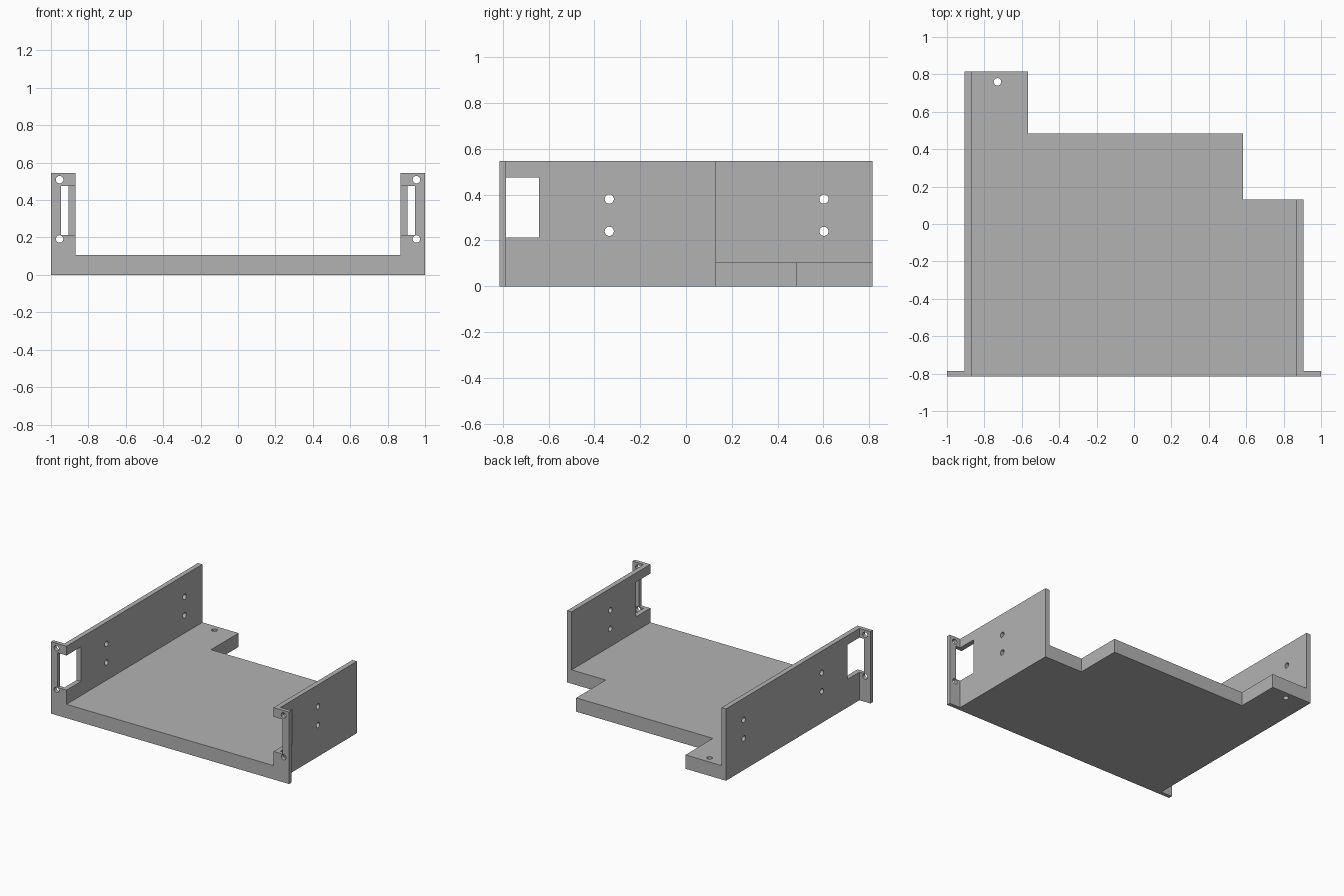
import bpy, bmesh, math
from mathutils import Matrix

if "Cube" in bpy.data.objects:
    bpy.data.objects.remove(bpy.data.objects["Cube"])

FLOOR_H, WALL_H = 0.105, 0.546
FRONT, LIP, BACK = -0.815, -0.786, 0.815

grey = bpy.data.materials.new("plain grey")
grey.diffuse_color = (0.45, 0.45, 0.45, 1)
grey.use_nodes = True
grey.node_tree.nodes["Principled BSDF"].inputs["Base Color"].default_value = grey.diffuse_color


def make_object(name, bm):
    bmesh.ops.recalc_face_normals(bm, faces=bm.faces[:])
    mesh = bpy.data.meshes.new(name)
    bm.to_mesh(mesh)
    bm.free()
    mesh.materials.append(grey)
    obj = bpy.data.objects.new(name, mesh)
    bpy.context.collection.objects.link(obj)
    return obj


def prism(name, outline, z0, z1):
    """Extrude a plan outline from z0 up to z1."""
    bm = bmesh.new()
    face = bm.faces.new([bm.verts.new((x, y, z0)) for x, y in outline])
    top = bmesh.ops.extrude_face_region(bm, geom=[face])["geom"]
    bmesh.ops.translate(bm, vec=(0, 0, z1 - z0),
                        verts=[v for v in top if isinstance(v, bmesh.types.BMVert)])
    return make_object(name, bm)


def drill(name, centre, axis, length):
    """Round hole cutter along x, y or z."""
    turn = {"x": Matrix.Rotation(math.pi / 2, 4, "Y"),
            "y": Matrix.Rotation(math.pi / 2, 4, "X"),
            "z": Matrix.Identity(4)}[axis]
    bm = bmesh.new()
    bmesh.ops.create_cone(bm, cap_ends=True, segments=32, radius1=0.02, radius2=0.02,
                          depth=length, matrix=Matrix.Translation(centre) @ turn)
    return make_object(name, bm)


def combine(target, tool, operation):
    """Apply one boolean and remove its helper."""
    mod = target.modifiers.new("join", "BOOLEAN")
    mod.operation, mod.solver, mod.object = operation, "EXACT", tool
    bpy.context.view_layer.objects.active = target
    bpy.ops.object.modifier_apply(modifier=mod.name)
    bpy.data.objects.remove(tool)


# Stepped floor plate
tray = prism("mounting_tray", [(-0.907, FRONT), (0.907, FRONT), (0.907, 0.13), (0.583, 0.13),
                               (0.583, 0.485), (-0.566, 0.485), (-0.566, BACK),
                               (-0.907, BACK)], 0, FLOOR_H)

# Side walls, each with a flange turned outward at the front
for side, back in ((-1, BACK), (1, 0.13)):
    plan = [(0.87, FRONT), (1, FRONT), (1, LIP), (0.907, LIP), (0.907, back), (0.87, back)]
    combine(tray, prism("side_wall", [(side * x, y) for x, y in plan], 0, WALL_H), "UNION")

cutters = []
for side, hole_ys in ((-1, (-0.335, 0.602)), (1, (-0.335,))):
    # Handle opening through the wall and the inner part of the flange
    box = [(0.80, -0.9), (0.946, -0.9), (0.946, -0.642), (0.80, -0.642)]
    cutters.append(prism("opening", [(side * x, y) for x, y in box], 0.213, 0.476))
    # Flange screw holes
    for z in (0.192, 0.509):
        cutters.append(drill("flange_hole", (side * 0.954, -0.80, z), "y", 0.1))
    # Wall screw holes
    for y in hole_ys:
        for z in (0.24, 0.381):
            cutters.append(drill("wall_hole", (side * 0.888, y, z), "x", 0.12))
# Hole in the rear tab
cutters.append(drill("tab_hole", (-0.73, 0.76, 0.05), "z", 0.3))

for cutter in cutters:
    combine(tray, cutter, "DIFFERENCE")

# Smooth hole walls, sharp edges elsewhere
bpy.ops.object.select_all(action="DESELECT")
tray.select_set(True)
bpy.context.view_layer.objects.active = tray
bpy.ops.object.shade_smooth_by_angle(angle=math.radians(30))
